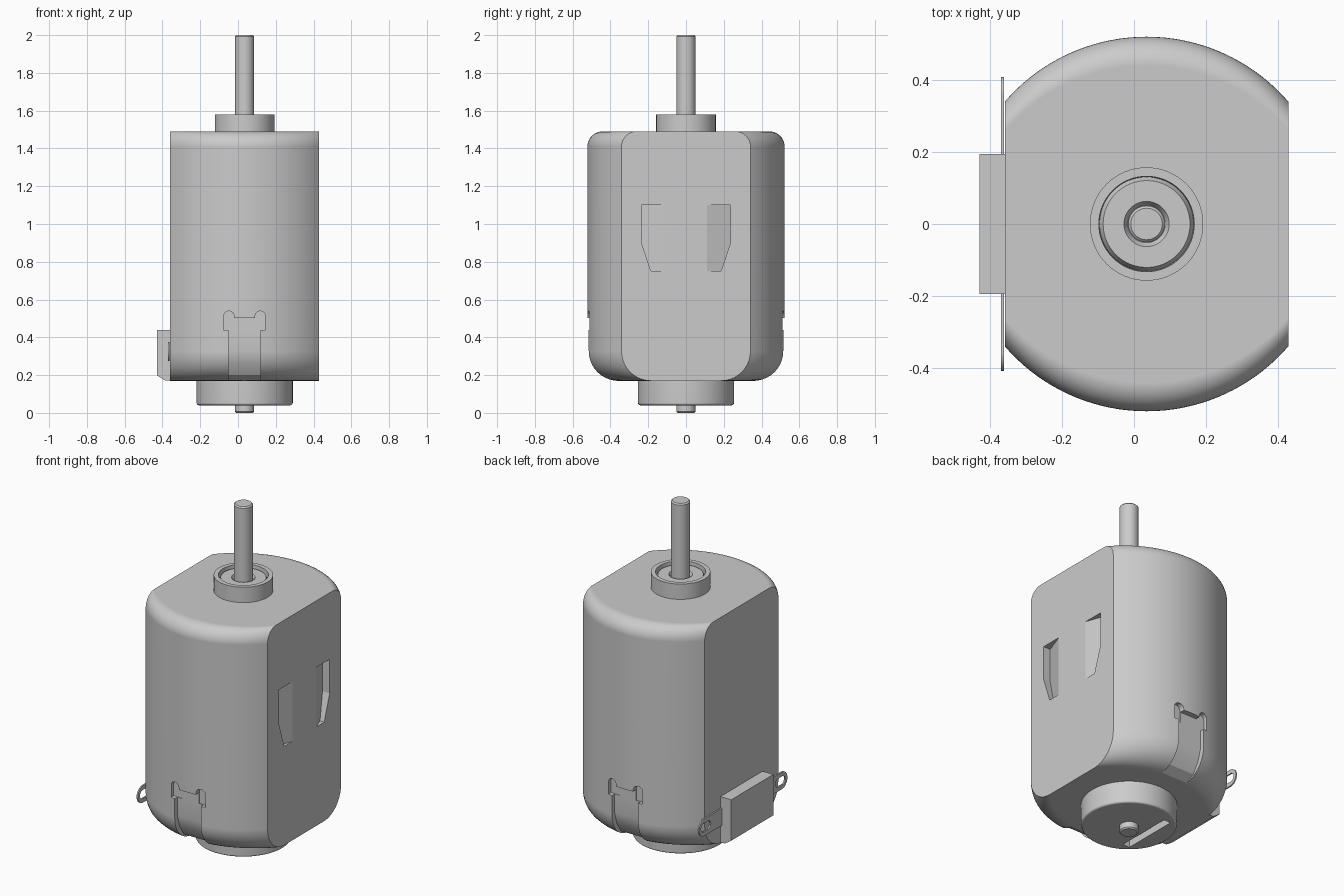
import bpy, bmesh
from math import sin, cos, pi, acos, sqrt, radians

cube = bpy.data.objects.get("Cube")
if cube:
    bpy.data.objects.remove(cube, do_unlink=True)

AXIS_X = 0.035      # shaft axis
R = 0.522           # can radius
FLAT = 0.395        # distance from axis to the flat sides
BOTTOM, TOP = 0.17, 1.49

metal = bpy.data.materials.new("grey metal")
metal.use_nodes = True
grey = (0.6, 0.6, 0.6, 1)
metal.diffuse_color = grey
metal.node_tree.nodes["Principled BSDF"].inputs["Base Color"].default_value = grey


def loft(name, rings):
    """Skin equal rings of points and cap both ends."""
    bm = bmesh.new()
    loops = [[bm.verts.new((x + AXIS_X, y, z)) for x, y, z in ring] for ring in rings]
    n = len(loops[0])
    for a, b in zip(loops, loops[1:]):
        for i in range(n):
            j = (i + 1) % n
            bm.faces.new((a[i], a[j], b[j], b[i]))
    bm.faces.new(loops[0][::-1])
    bm.faces.new(loops[-1])
    bmesh.ops.recalc_face_normals(bm, faces=bm.faces)
    mesh = bpy.data.meshes.new(name)
    bm.to_mesh(mesh)
    bm.free()
    obj = bpy.data.objects.new(name, mesh)
    bpy.context.collection.objects.link(obj)
    mesh.materials.append(metal)
    return obj


def lathe(name, profile, segments=64):
    angles = [2 * pi * i / segments for i in range(segments)]
    return loft(name, [[(r * cos(t), r * sin(t), z) for t in angles] for r, z in profile])


def prism(name, outline, axis, low, high):
    place = {"x": lambda a, b, t: (t, a, b),
             "y": lambda a, b, t: (a, t, b),
             "z": lambda a, b, t: (a, b, t)}[axis]
    return loft(name, [[place(a, b, t) for a, b in outline] for t in (low, high)])


def arc(cx, cy, r, start, end, steps=12):
    return [(cx + r * cos(start + (end - start) * i / steps),
             cy + r * sin(start + (end - start) * i / steps)) for i in range(steps + 1)]


def activate(obj):
    bpy.ops.object.select_all(action="DESELECT")
    obj.select_set(True)
    bpy.context.view_layer.objects.active = obj


def cut(obj, cutter):
    activate(obj)
    mod = obj.modifiers.new("cut", "BOOLEAN")
    mod.operation = "DIFFERENCE"
    mod.solver = "EXACT"
    mod.object = cutter
    bpy.ops.object.modifier_apply(modifier=mod.name)
    bpy.data.objects.remove(cutter, do_unlink=True)


def smooth(obj, angle=18):
    activate(obj)
    bpy.ops.object.shade_smooth_by_angle(angle=radians(angle))
    mod = obj.modifiers.new("weighted normals", "WEIGHTED_NORMAL")
    mod.keep_sharp = True


# Can: round front and back, flat sides, rolled ends
def can_ring(z, inset):
    start = acos(FLAT / R)
    half = [(x, y - inset) for x, y in arc(0, 0, R, start, pi - start, 36)]
    return [(x, y, z) for x, y in half] + [(x, -y, z) for x, y in half[::-1]]


def rolled_end(edge, radius, direction):
    steps = [pi / 2 * i / 10 for i in range(11)]
    return [can_ring(edge + direction * radius * (1 - cos(t)), radius * (1 - sin(t)))
            for t in steps]


can = loft("can", rolled_end(BOTTOM, 0.157, 1) + rolled_end(TOP, 0.08, -1)[::-1])

# Crimp recesses with a rounded relief notch at each upper corner
for s in (-1, 1):
    floor = [(0.49, 0.503), (0.49, 0.33), (0.47, 0.26), (0.43, 0.2), (0.365, 0.165)]
    outline = [(s * y, z) for y, z in floor + [(0.365, 0.1), (0.7, 0.1), (0.7, 0.503)]]
    cut(can, prism("recess_cutter", outline, "x", -0.085, 0.085))
    for side in (-1, 1):
        cx = side * 0.083
        notch = arc(cx, 0.511, 0.028, 0, pi) + [(cx - 0.028, 0.44), (cx + 0.028, 0.44)]
        cut(can, prism("notch_cutter", notch, "y", s * 0.487, s * 0.7))

# Pressed-in magnet tabs on the left flat, ramping deeper outward
for s in (-1, 1):
    tab = [(0.11, 0.75), (0.185, 0.75), (0.235, 0.9), (0.235, 1.1), (0.11, 1.1)]
    rings = [[(FLAT - 0.046 * (y - 0.11) / 0.125, s * y, z) for y, z in tab],
             [(FLAT + 0.1, s * y, z) for y, z in tab]]
    cut(can, loft("tab_cutter", rings))
smooth(can)

# Bearing housing on top, with the bearing sunk inside its rim
smooth(lathe("bearing_housing", [
    (0.158, 1.45), (0.158, 1.58), (0.133, 1.58), (0.131, 1.545),
    (0.121, 1.565), (0.063, 1.565), (0.052, 1.545), (0.04, 1.545)]), 30)

# Lower end cap with a straight slot in its underside
cap = lathe("end_cap", [(0.255, 0.21), (0.255, 0.052), (0.251, 0.044), (0.243, 0.04)])
slot = [(-0.145, -0.17), (-0.1, -0.17), (-0.1, 0.17), (-0.145, 0.17)]
cut(cap, prism("slot_cutter", slot, "z", 0, 0.08))
smooth(cap, 50)

# Shaft through the whole motor
smooth(lathe("shaft", [(0.044, 0), (0.051, 0.007), (0.051, 1.993), (0.044, 2)], 40), 30)

# Terminal block on the right flat
prism("terminal_block", [(-0.465, 0.2), (-0.465, 0.44), (-0.39, 0.44),
                         (-0.39, BOTTOM), (-0.425, 0.173)], "y", -0.195, 0.195)

# Solder terminals with oblong eyes
for s, name in ((-1, "front_terminal"), (1, "back_terminal")):
    blade = arc(0.36, 0.325, 0.05, -pi / 2, pi / 2) + [(0.15, 0.375), (0.15, 0.275)]
    eye = arc(0.365, 0.325, 0.025, -pi / 2, pi / 2) + arc(0.325, 0.325, 0.025, pi / 2, 3 * pi / 2)
    terminal = prism(name, [(s * y, z) for y, z in blade], "x", -0.406, -0.398)
    cut(terminal, prism("eye_cutter", [(s * y, z) for y, z in eye], "x", -0.45, -0.35))
    smooth(terminal, 30)
